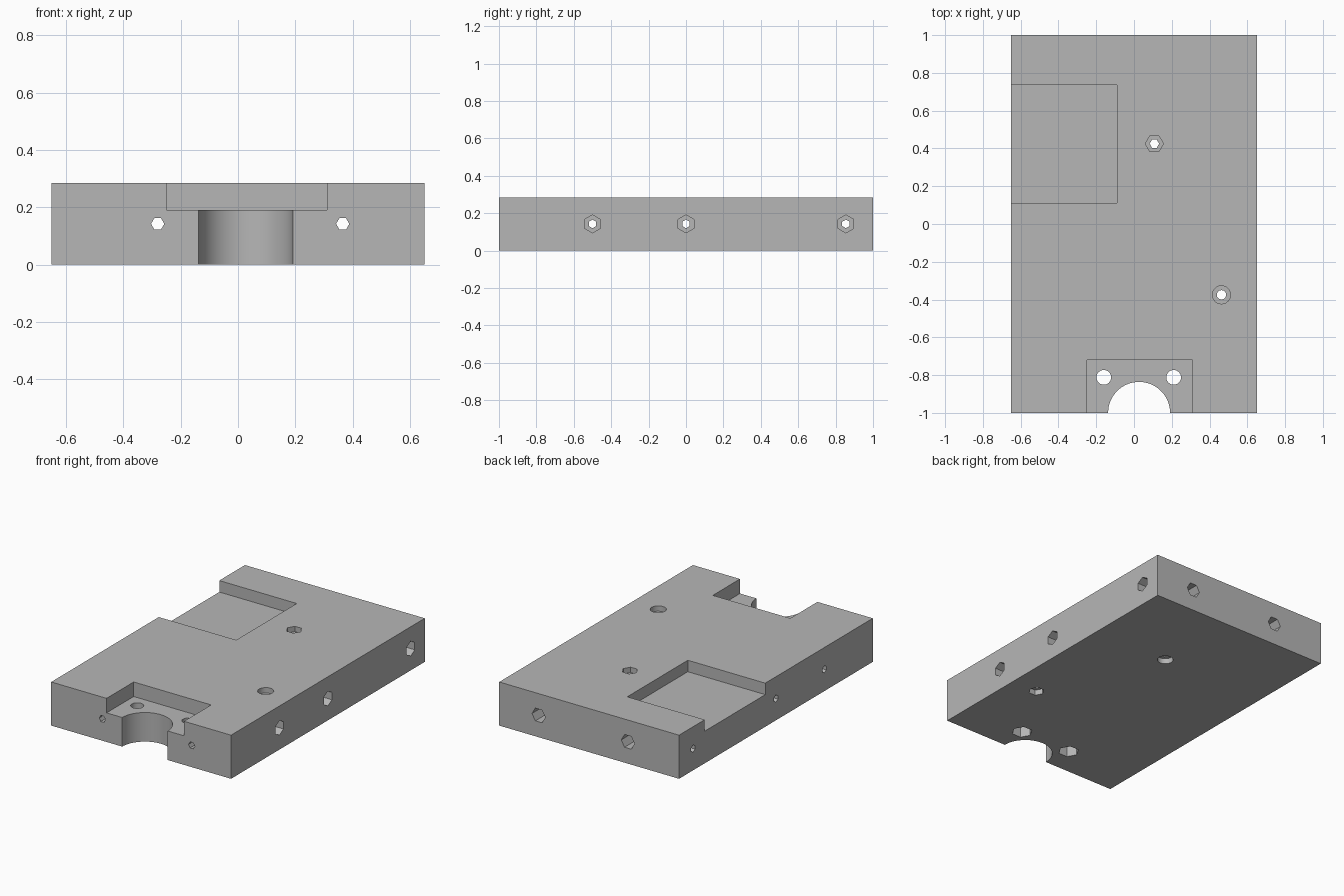
import bpy, bmesh, math
from mathutils import Vector

if "Cube" in bpy.data.objects:
    bpy.data.objects.remove(bpy.data.objects["Cube"], do_unlink=True)

W, L, H = 0.65, 1.0, 0.285      # half width, half length, height
MID = H / 2
OUT = 0.05                      # how far cutters reach past the plate
AXES = {"X": (1, 2, 0), "Y": (0, 2, 1), "Z": (0, 1, 2)}

grey = bpy.data.materials.new("plain grey")
grey.use_nodes = True
colour = (0.47, 0.47, 0.47, 1)
grey.diffuse_color = colour
grey.node_tree.nodes["Principled BSDF"].inputs["Base Color"].default_value = colour


def finish(name, bm):
    bmesh.ops.recalc_face_normals(bm, faces=bm.faces)
    mesh = bpy.data.meshes.new(name)
    bm.to_mesh(mesh)
    bm.free()
    mesh.materials.append(grey)
    obj = bpy.data.objects.new(name, mesh)
    bpy.context.collection.objects.link(obj)
    return obj


def box(name, low, high):
    bm = bmesh.new()
    bmesh.ops.create_cube(bm, size=1)
    for v in bm.verts:
        v.co = Vector([high[i] if v.co[i] > 0 else low[i] for i in range(3)])
    return finish(name, bm)


def prism(name, axis, centre, radius, sides, start, end, turn=0.0):
    """Regular prism along an axis; centre is given in the other two axes."""
    u, v, w = AXES[axis]
    bm = bmesh.new()
    ring = []
    for k in range(sides):
        a = turn + math.tau * k / sides
        p = Vector()
        p[u] = centre[0] + radius * math.cos(a)
        p[v] = centre[1] + radius * math.sin(a)
        p[w] = start
        ring.append(bm.verts.new(p))
    base = bm.faces.new(ring)
    new = bmesh.ops.extrude_face_region(bm, geom=[base])["geom"]
    for vert in new:
        if isinstance(vert, bmesh.types.BMVert):
            vert.co[w] = end
    return finish(name, bm)


plate = box("mounting_plate", (-W, -L, 0), (W, L, H))


def cut(cutter):
    mod = plate.modifiers.new("cut", "BOOLEAN")
    mod.operation = "DIFFERENCE"
    mod.solver = "EXACT"
    mod.object = cutter
    bpy.context.view_layer.objects.active = plate
    bpy.ops.object.modifier_apply(modifier=mod.name)
    bpy.data.objects.remove(cutter, do_unlink=True)


# Side recess and front notch
cut(box("side_recess", (-W - OUT, 0.11, 0.21), (-0.09, 0.735, H + OUT)))
cut(box("front_notch", (-0.25, -L - OUT, 0.19), (0.31, -0.72, H + OUT)))
cut(prism("front_arch", "Z", (0.027, -L), 0.164, 64, -OUT, H + OUT))

# Cross holes with deep hexagonal pockets on the left side
SMALL, HEX = 0.023, 0.048
for y in (-0.5, 0.0, 0.855):
    cut(prism("cross_hole", "X", (y, MID), SMALL, 6, -W - OUT, W + OUT, math.pi / 2))
    cut(prism("cross_pocket", "X", (y, MID), HEX, 6, W - 0.1, W + OUT, math.pi / 2))

# Lengthwise holes with hexagonal pockets at the back
for x in (-0.28, 0.365):
    cut(prism("long_hole", "Y", (x, MID), SMALL, 6, -L - OUT, L + OUT))
    cut(prism("long_pocket", "Y", (x, MID), HEX, 6, L - 0.1, L + OUT))

# Vertical screw holes: a nut pocket on one face, a round head on the other
for x, y, top, bottom in ((0.108, 0.425, 6, 24), (0.463, -0.375, 24, 6)):
    cut(prism("screw_hole", "Z", (x, y), 0.025, 6 if top == 6 else 12, -OUT, H + OUT))
    cut(prism("top_pocket", "Z", (x, y), HEX, top, H - 0.035, H + OUT))
    cut(prism("bottom_pocket", "Z", (x, y), HEX, bottom, -OUT, 0.035))

# Notch holes with nut pockets underneath
for x in (-0.16, 0.21):
    cut(prism("notch_hole", "Z", (x, -0.812), 0.039, 24, -OUT, H))
    cut(prism("notch_pocket", "Z", (x, -0.812), 0.063, 6, -OUT, 0.09))

# Smooth the round walls, keep the edges sharp
bpy.ops.object.select_all(action="DESELECT")
plate.select_set(True)
bpy.context.view_layer.objects.active = plate
bpy.ops.object.shade_smooth_by_angle(angle=math.radians(30))
